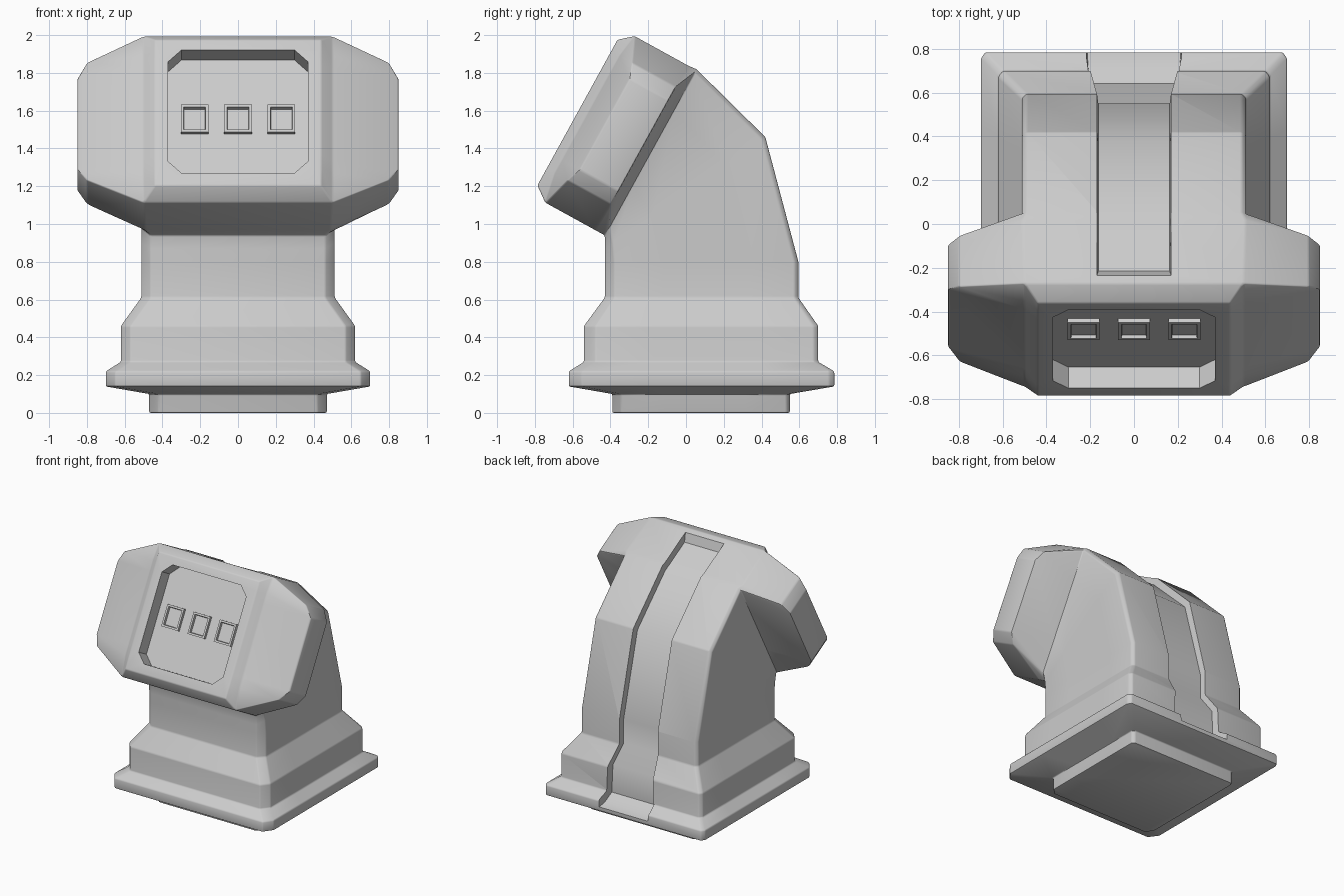
import bpy, bmesh

if "Cube" in bpy.data.objects:
    bpy.data.objects.remove(bpy.data.objects["Cube"])


def loft(name, rings):
    """Skin a list of equal-length closed rings and cap both ends."""
    bm = bmesh.new()
    vs = [[bm.verts.new(p) for p in r] for r in rings]
    n = len(rings[0])
    for a, b in zip(vs, vs[1:]):
        for i in range(n):
            j = (i + 1) % n
            bm.faces.new((a[i], a[j], b[j], b[i]))
    bm.faces.new(vs[0])
    bm.faces.new(vs[-1])
    bmesh.ops.remove_doubles(bm, verts=bm.verts, dist=0.001)
    bmesh.ops.recalc_face_normals(bm, faces=bm.faces)
    me = bpy.data.meshes.new(name)
    bm.to_mesh(me)
    bm.free()
    ob = bpy.data.objects.new(name, me)
    bpy.context.collection.objects.link(ob)
    return ob


def mirrored(half):
    return half + [(-x, y, z) for x, y, z in reversed(half)]


def tilt(x, u, n):
    """Head frame: u runs up the tilted face, n points out of it."""
    return (x, -0.43 + 0.482 * u - 0.876 * n, 0.94 + 0.876 * u + 0.482 * n)


def body_ring(w, yf, zf, yb, zb):
    half = []
    for t, inset in ((0, .05), (.05, 0), (.3, 0), (.75, 0), (.98, 0), (1, .02)):
        half.append((w - inset, yf + (yb - yf) * t, zf + (zb - zf) * t))
    return mirrored(half)


def head_ring(pts):
    return mirrored([tilt(*p) for p in pts])


# stepped base and leaning neck: half width, front y z, back y z
rings = [body_ring(*r) for r in (
    (.47, -.39, 0, .55, 0), (.47, -.39, .10, .55, .10),
    (.70, -.62, .14, .785, .14), (.70, -.62, .22, .785, .22),
    (.62, -.54, .27, .70, .27), (.62, -.54, .46, .70, .46),
    (.512, -.43, .61, .595, .61), (.512, -.43, .80, .595, .80),
    (.512, -.43, .87, .42, 1.46), (.512, -.43, .94, .055, 1.82))]

# wide tilted head with side wings
U = (.16, .24, .79, .87)
WX = (.80, .85, .85, .80)
rings += [
    head_ring([(.49, 0, .06)] + [(x, u, .05) for x, u in zip(WX, U)] + [(.51, 1, .04)]),
    head_ring([(.50, 0, .36)] + [(x, u, n) for x, u, n in zip(WX, U, (.315, .285, .285, .315))]
              + [(.50, 1, .37)]),
    head_ring([(.50, 0, .36)] + [(.50, u, .39) for u in U] + [(.50, 1, .37)]),
    head_ring([(.44, .06, .44)] + [(.44, u, .44) for u in U] + [(.44, .94, .44)]),
]
body = loft("pedestal_body", rings)

# groove down the back: floor y z, outer y z, half width
groove = loft("groove_cutter", [
    [(-w, fy, fz), (w, fy, fz), (w + .015, oy, oz), (-w - .015, oy, oz)]
    for fy, fz, oy, oz, w in (
        (.82, .165, .84, .30, .215), (.72, .185, .80, .32, .21),
        (.645, .24, .78, .34, .20), (.645, .46, .76, .50, .19),
        (.55, .60, .66, .64, .163), (.55, .79, .66, .82, .163),
        (.375, 1.435, .48, 1.50, .163), (.03, 1.77, .10, 1.90, .163),
        (-.215, 1.905, -.26, 2.06, .163))])

# recessed screen with clipped corners
u0, u1, w, c = .135, .877, .37, .07
half = [(w - c, u0), (w, u0 + c), (w, u1 - c), (w - c, u1)]
screen = loft("screen_cutter", [head_ring([(x, u, n) for x, u in half]) for n in (.33, .6)])

# soften edges, then carve groove and screen
bev = body.modifiers.new("bevel", 'BEVEL')
bev.width = .014
bev.segments = 2
bev.limit_method = 'ANGLE'
bev.angle_limit = 0.4
for cutter in (groove, screen):
    cutter.hide_render = True
    m = body.modifiers.new("cut", 'BOOLEAN')
    m.operation = 'DIFFERENCE'
    m.solver = 'EXACT'
    m.object = cutter
bpy.context.view_layer.objects.active = body
body.select_set(True)
for m in list(body.modifiers):
    bpy.ops.object.modifier_apply(modifier=m.name)
bpy.ops.object.shade_smooth_by_angle(angle=0.6)
for cutter in (groove, screen):
    bpy.data.objects.remove(cutter)

# three raised, hollow square buttons
for i, cx in enumerate((-.23, 0, .23)):
    loft("button_%d" % (i + 1), [
        [tilt(cx + sx * s, .513 + sy * (s + .01), n)
         for sx, sy in ((-1, -1), (1, -1), (1, 1), (-1, 1))]
        for s, n in ((.073, .325), (.073, .352), (.058, .352), (.055, .334))])
